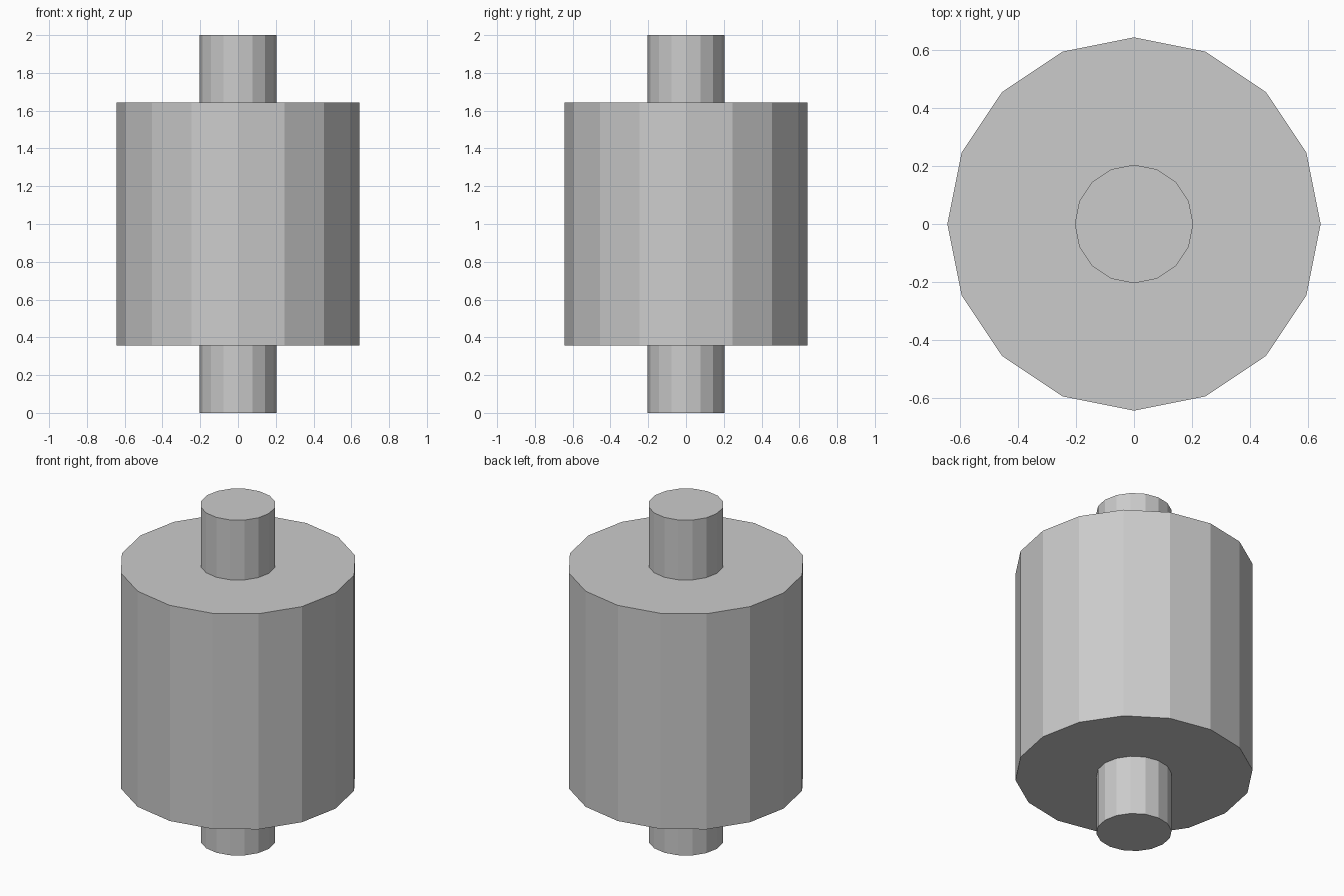
import bpy

if "Cube" in bpy.data.objects:
    bpy.data.objects.remove(bpy.data.objects["Cube"])


def cylinder(name, radius, z_bottom, z_top):
    bpy.ops.mesh.primitive_cylinder_add(
        vertices=16, radius=radius, depth=z_top - z_bottom,
        location=(0, 0, (z_bottom + z_top) / 2))
    obj = bpy.context.object
    obj.name = name
    return obj


# Wide drum
cylinder("drum", 0.643, 0.357, 1.643)

# Thin axle passing through the drum
cylinder("axle", 0.204, 0.0, 2.0)
